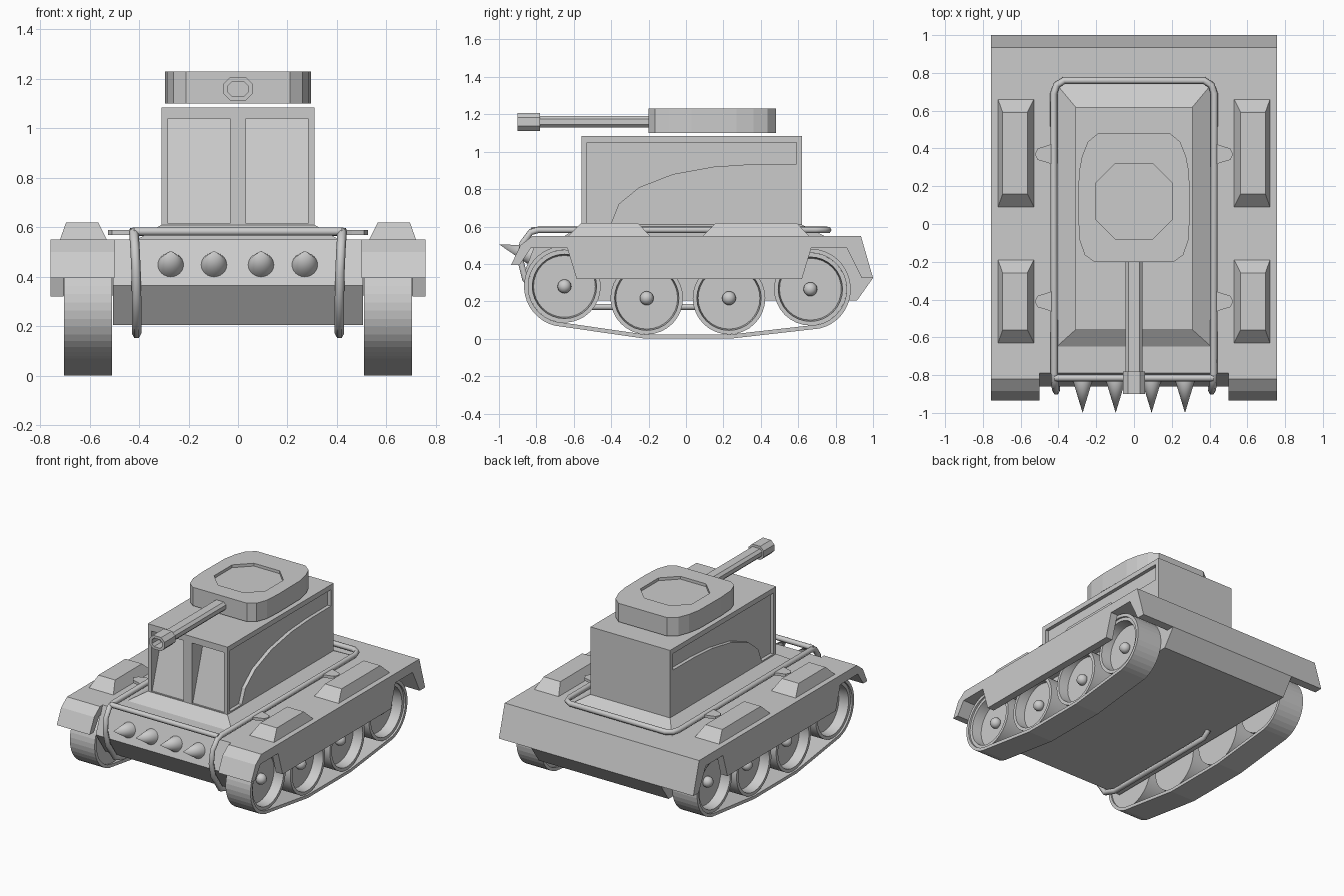
import bpy, bmesh, math
from mathutils import Vector, Matrix

cube = bpy.data.objects.get("Cube")
if cube:
    bpy.data.objects.remove(cube, do_unlink=True)


def finish(name, bm, mirror=False, smooth=False):
    bmesh.ops.recalc_face_normals(bm, faces=bm.faces)
    mesh = bpy.data.meshes.new(name)
    bm.to_mesh(mesh)
    bm.free()
    obj = bpy.data.objects.new(name, mesh)
    bpy.context.collection.objects.link(obj)
    bpy.ops.object.select_all(action='DESELECT')
    obj.select_set(True)
    bpy.context.view_layer.objects.active = obj
    if smooth:
        bpy.ops.object.shade_smooth_by_angle(angle=math.radians(35))
    if mirror:
        obj.modifiers.new("Mirror", 'MIRROR')
    return obj


def place(axis, u, v, a):
    return {'x': (a, u, v), 'y': (u, a, v), 'z': (u, v, a)}[axis]


def loft(name, axis, lower, upper, a, b, **kw):
    """Solid between two outlines with equal point counts."""
    bm = bmesh.new()
    lo = [bm.verts.new(place(axis, u, v, a)) for u, v in lower]
    hi = [bm.verts.new(place(axis, u, v, b)) for u, v in upper]
    bm.faces.new(lo)
    bm.faces.new(hi)
    for i in range(len(lo)):
        bm.faces.new((lo[i - 1], lo[i], hi[i], hi[i - 1]))
    return finish(name, bm, **kw)


def prism(name, axis, pts, a, b, **kw):
    return loft(name, axis, pts, pts, a, b, **kw)


def rect(x0, x1, y0, y1):
    return [(x0, y0), (x1, y0), (x1, y1), (x0, y1)]


def stadium(w, h, z):
    """Rounded bar section, w and h being half sizes."""
    c = h * 0.55
    half = [(w, -h + c), (w, h - c), (w - c, h), (c - w, h)]
    return [(u, z + v) for u, v in half] + [(-u, z - v) for u, v in half]


def cut(target, cutter):
    mod = target.modifiers.new("Cut", 'BOOLEAN')
    mod.operation = 'DIFFERENCE'
    mod.solver = 'EXACT'
    mod.object = cutter
    cutter.hide_render = True
    bpy.context.view_layer.objects.active = target
    bpy.ops.object.modifier_apply(modifier=mod.name)
    bpy.data.objects.remove(cutter, do_unlink=True)


def pipe(name, pts, radius):
    curve = bpy.data.curves.new(name, 'CURVE')
    curve.dimensions = '3D'
    curve.bevel_depth = radius
    curve.bevel_resolution = 1
    curve.use_fill_caps = True
    spline = curve.splines.new('POLY')
    spline.points.add(len(pts) - 1)
    for p, co in zip(spline.points, pts):
        p.co = (*co, 1)
    obj = bpy.data.objects.new(name, curve)
    bpy.context.collection.objects.link(obj)


# Hull with sloped nose and tail
prism("hull", 'x', [(-.79, .55), (-.86, .365), (-.75, .205), (.915, .205),
                    (1, .325), (.935, .55)], -.505, .505)
loft("cabin_base", 'z', rect(-.41, .41, -.65, .74), rect(-.31, .31, -.56, .62), .549, .61)

# Fenders: a thin top shell and an outer skirt
outer = [(1, .325), (.935, .55), (-.82, .55), (-.885, .5), (-.935, .395)]
front_lip = [(-.89, .395), (-.83, .485)]
rear_lip = [(.86, .485), (.94, .325)]
prism("fender", 'x', outer + front_lip + rear_lip, .5, .757, mirror=True)
prism("side_skirt", 'x', [(.67, .52), (-.635, .52), (-.635, .485), (-.585, .32),
                          (.62, .32), (.67, .485)], .705, .757, mirror=True)

# Raised boxes on the fenders
for name, y0, y1 in (("front_fender_box", -.63, -.19), ("rear_fender_box", .09, .66)):
    loft(name, 'z', rect(.53, .72, y0, y1), rect(.565, .695, y0 + .07, y1 - .07),
         .549, .62, mirror=True)

# Cabin with slanted front windows and recessed side panels
cabin = prism("cabin", 'z', rect(-.31, .31, -.56, .62), .6, 1.085)
side_panel = [(-.53, 1.05), (-.53, .62), (-.4, .62), (-.36, .72), (-.25, .81),
              (-.07, .88), (.15, .92), (.35, .933), (.59, .935), (.59, 1.05)]
window = [(-.6, .615), (-.6, 1.04), (-.42, 1.04), (-.55, .615)]
for s in (-1, 1):
    cut(cabin, prism("panel_cutter", 'x', side_panel, s * .285, s * .4))
    cut(cabin, prism("window_cutter", 'x', window, s * .033, s * .283))

# Turret with an octagonal hatch recess
right_edge = [(.21, -.2), (.26, -.165), (.287, -.09), (.295, .03), (.292, .27),
              (.275, .36), (.245, .435), (.19, .48)]
turret = prism("turret", 'z', right_edge + [(-x, y) for x, y in reversed(right_edge)], 1.1, 1.23)
hatch = [(.2, .02), (.2, .22), (.1, .32), (-.1, .32),
         (-.2, .22), (-.2, .02), (-.1, -.08), (.1, -.08)]
cut(turret, prism("hatch_cutter", 'z', hatch, 1.21, 1.3))

# Gun
prism("gun_barrel", 'y', stadium(.046, .031, 1.16), -.8, -.18)
muzzle = prism("gun_muzzle", 'y', stadium(.058, .048, 1.16), -.9, -.78)
cut(muzzle, prism("bore_cutter", 'y', stadium(.04, .03, 1.16), -.95, -.82))

# Nose spikes, square to the sloped plate
for i, x in enumerate((-.272, -.097, .093, .27)):
    tip, root = Vector((x, -1, .505)), Vector((x, -.825, .447))
    axis = tip - root
    bm = bmesh.new()
    bmesh.ops.create_cone(bm, cap_ends=True, segments=24, radius1=.053, radius2=0,
                          depth=axis.length,
                          matrix=Matrix.Translation((tip + root) / 2)
                          @ axis.to_track_quat('Z', 'Y').to_matrix().to_4x4())
    finish(f"nose_spike_{i + 1}", bm, smooth=True)

# Wheels: dished discs with round hubs
wheels = [(-.65, .28), (-.21, .217), (.23, .217), (.665, .265)]
wheel_radius, belt = .194, .022
dish = [(0, .62), (.165, .62), (.172, .69), (wheel_radius, .69), (wheel_radius, .52), (0, .52)]
for i, (y, z) in enumerate(wheels):
    bm = bmesh.new()
    verts = [bm.verts.new((x, y, z + r)) for r, x in dish]
    edges = [bm.edges.new(pair) for pair in zip(verts, verts[1:])]
    bmesh.ops.spin(bm, geom=verts + edges, cent=(0, y, z), axis=(1, 0, 0),
                   angle=math.tau, steps=32)
    bmesh.ops.remove_doubles(bm, verts=bm.verts, dist=.0005)
    finish(f"wheel_{i + 1}", bm, mirror=True, smooth=True)
    bm = bmesh.new()
    bmesh.ops.create_uvsphere(bm, u_segments=16, v_segments=10, radius=.037,
                              matrix=Matrix.Translation((.635, y, z)))
    finish(f"wheel_hub_{i + 1}", bm, mirror=True, smooth=True)

# Track belt wrapped tightly around the wheels
steps = 40
bm = bmesh.new()
rings = []
for i in range(steps):
    t = math.tau * (i + .5) / steps
    c, s = math.cos(t), math.sin(t)
    y, z = max(wheels, key=lambda w: w[0] * c + w[1] * s)
    rings.append([bm.verts.new((x, y + r * c, z + r * s)) for x, r in
                  ((.51, wheel_radius), (.703, wheel_radius),
                   (.703, wheel_radius + belt), (.51, wheel_radius + belt))])
for i in range(steps):
    a, b = rings[i - 1], rings[i]
    for k in range(4):
        bm.faces.new((a[k - 1], a[k], b[k], b[k - 1]))
finish("track", bm, mirror=True)

# Guard rail: around the deck, over the nose and back under the hull
half_rail = [(.41, .27, .21), (.41, .22, .17), (.41, -.68, .17), (.41, -.78, .2),
             (.41, -.86, .32), (.412, -.885, .42), (.416, -.875, .51), (.42, -.83, .57),
             (.422, -.79, .582), (.425, .69, .582), (.41, .735, .582), (.37, .76, .582)]
pipe("guard_rail", half_rail + [(-x, y, z) for x, y, z in reversed(half_rail)], .019)
pipe("nose_rail", [(-.42, -.815, .583), (.42, -.815, .583)], .018)

# Rail brackets
for name, y in (("front_bracket", -.41), ("rear_bracket", .37)):
    tab = [(.42, y - .06), (.46, y - .045), (.51, y - .03), (.525, y),
           (.51, y + .03), (.46, y + .045), (.42, y + .06)]
    prism(name, 'z', tab, .57, .59, mirror=True)
